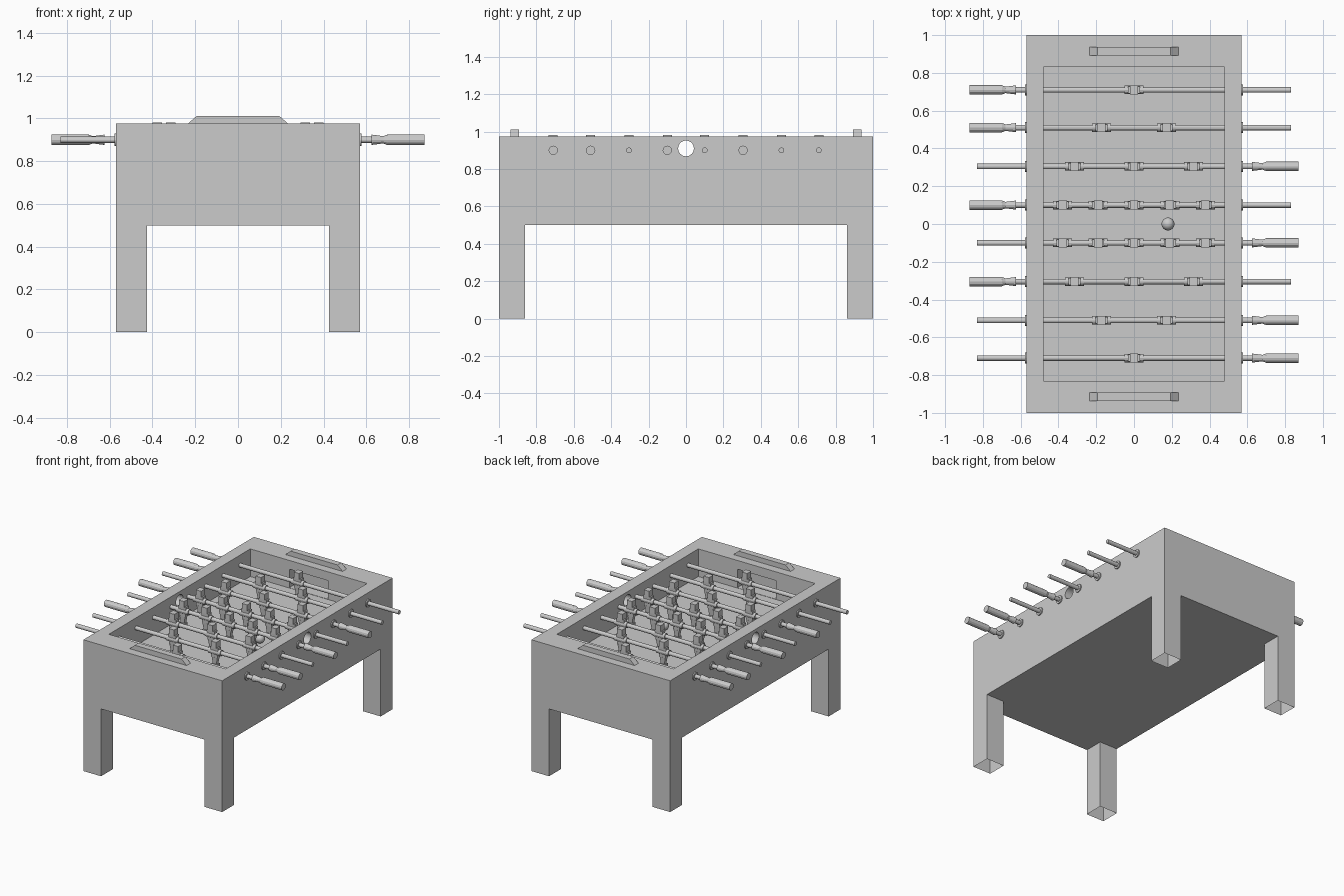
import bpy, bmesh
from math import pi
from mathutils import Matrix

old = bpy.data.objects.get("Cube")
if old:
    bpy.data.objects.remove(old, do_unlink=True)

grey = bpy.data.materials.new("plain_grey")
grey.use_nodes = True
COLOUR = (0.6, 0.6, 0.6, 1)
grey.diffuse_color = COLOUR
grey.node_tree.nodes["Principled BSDF"].inputs["Base Color"].default_value = COLOUR


def finish(name, bm):
    bmesh.ops.recalc_face_normals(bm, faces=bm.faces[:])
    mesh = bpy.data.meshes.new(name)
    bm.to_mesh(mesh)
    bm.free()
    mesh.materials.append(grey)
    obj = bpy.data.objects.new(name, mesh)
    bpy.context.collection.objects.link(obj)
    return obj


def add_box(bm, lo, hi, taper=1.0):
    """Box between two corners; taper scales the bottom in x and y."""
    mid = [(a + b) / 2 for a, b in zip(lo, hi)]
    verts = bmesh.ops.create_cube(bm, size=1)["verts"]
    for v in verts:
        k = taper if v.co.z < 0 else 1
        v.co = [mid[i] + v.co[i] * (hi[i] - lo[i]) * (k if i < 2 else 1) for i in range(3)]
    return verts


def add_turned(bm, profile, y, z, sides=16, flip=1):
    """Closed lathe along x from (x, radius) pairs."""
    for (x0, r0), (x1, r1) in zip(profile, profile[1:]):
        m = Matrix.Translation((flip * (x0 + x1) / 2, y, z)) @ Matrix.Rotation(flip * pi / 2, 4, "Y")
        bmesh.ops.create_cone(bm, cap_ends=True, segments=sides, radius1=r0, radius2=r1,
                              depth=x1 - x0, matrix=m)


def box(name, lo, hi):
    bm = bmesh.new()
    add_box(bm, lo, hi)
    return finish(name, bm)


W, TOP, UNDER, FIELD, ROD_Z = 0.57, 0.975, 0.5, 0.77, 0.9

# Cabinet with sunken field, goal recesses and ball entry holes
cabinet = box("cabinet", (-W, -1, UNDER), (W, 1, TOP))
cutters = [box("field_cutter", (-0.48, -0.83, FIELD), (0.48, 0.83, 1.2)),
           box("goal_cutter", (-0.16, -0.91, FIELD + 0.002), (0.16, 0.91, 0.91))]
bm = bmesh.new()
add_turned(bm, [(-0.8, 0.042), (0.8, 0.042)], 0, 0.91, 32)
cutters.append(finish("ball_hole_cutter", bm))
bpy.context.view_layer.objects.active = cabinet
for cutter in cutters:
    cutter.hide_render = True
    mod = cabinet.modifiers.new("cut", "BOOLEAN")
    mod.operation, mod.solver, mod.object = "DIFFERENCE", "EXACT", cutter
    bpy.ops.object.modifier_apply(modifier=mod.name)
    bpy.data.objects.remove(cutter, do_unlink=True)

# Hollow legs, open at the foot
for sx, side in ((-1, "right"), (1, "left")):
    for sy, end in ((-1, "front"), (1, "back")):
        bm = bmesh.new()
        x, y = sx * (W - 0.0725), sy * 0.93
        add_box(bm, (x - 0.0725, y - 0.07, 0), (x + 0.0725, y + 0.07, UNDER))
        bm.faces.ensure_lookup_table()
        foot = [f for f in bm.faces if f.calc_center_median().z < 0.01]
        bmesh.ops.delete(bm, geom=foot, context="FACES")
        finish(f"{end}_{side}_leg", bm)

# Sloped score rails on the end rims
for sy, end in ((-1, "front"), (1, "back")):
    bm = bmesh.new()
    for v in add_box(bm, (-0.235, sy * 0.915 - 0.023, TOP), (0.235, sy * 0.915 + 0.023, 1.012)):
        if v.co.z > 1:
            v.co.x *= 0.82
    finish(f"{end}_score_rail", bm)


def add_player(bm, x, y):
    add_turned(bm, [(x - 0.05, 0.022), (x + 0.05, 0.022)], y, ROD_Z, 12)
    add_box(bm, (x - 0.022, y - 0.024, 0.937), (x + 0.022, y + 0.024, 0.981))  # head
    add_box(bm, (x - 0.032, y - 0.018, 0.862), (x + 0.032, y + 0.018, 0.937), 0.8)  # torso
    add_box(bm, (x - 0.022, y - 0.015, 0.812), (x + 0.022, y + 0.015, 0.862), 0.7)  # legs
    add_box(bm, (x - 0.022, y - 0.018, 0.782), (x + 0.022, y + 0.018, 0.812))  # feet


# Rods: y position, handle side, player x positions
ONE, TWO, THREE = [0], [-0.173, 0.173], [-0.315, 0, 0.315]
FIVE = [-0.378, -0.19, 0, 0.19, 0.378]
ROWS = [(-0.71, 1, ONE), (-0.51, 1, TWO), (-0.305, -1, THREE), (-0.1, 1, FIVE),
        (0.1, -1, FIVE), (0.305, 1, THREE), (0.51, -1, TWO), (0.71, -1, ONE)]
for n, (y, side, xs) in enumerate(ROWS, 1):
    bm = bmesh.new()
    add_turned(bm, [(-0.83, 0.015), (0.65, 0.015)], y, ROD_Z, 16, side)
    finish(f"rod_{n}", bm)
    bm = bmesh.new()
    add_turned(bm, [(0.625, 0.024), (0.68, 0.017), (0.7, 0.025), (0.872, 0.025)], y, ROD_Z, 12, side)
    finish(f"handle_{n}", bm)
    bm = bmesh.new()
    for s in (-1, 1):
        add_turned(bm, [(W, 0.029), (W + 0.008, 0.029)], y, ROD_Z, 20, s)
    finish(f"rod_bushings_{n}", bm)
    bm = bmesh.new()
    for x in xs:
        add_player(bm, x, y)
    finish(f"players_{n}", bm)

# Ball
bm = bmesh.new()
bmesh.ops.create_uvsphere(bm, u_segments=24, v_segments=12, radius=0.034,
                          matrix=Matrix.Translation((0.18, 0, FIELD + 0.034)))
ball = finish("ball", bm)
bpy.ops.object.select_all(action="DESELECT")
ball.select_set(True)
bpy.context.view_layer.objects.active = ball
bpy.ops.object.shade_smooth_by_angle()
